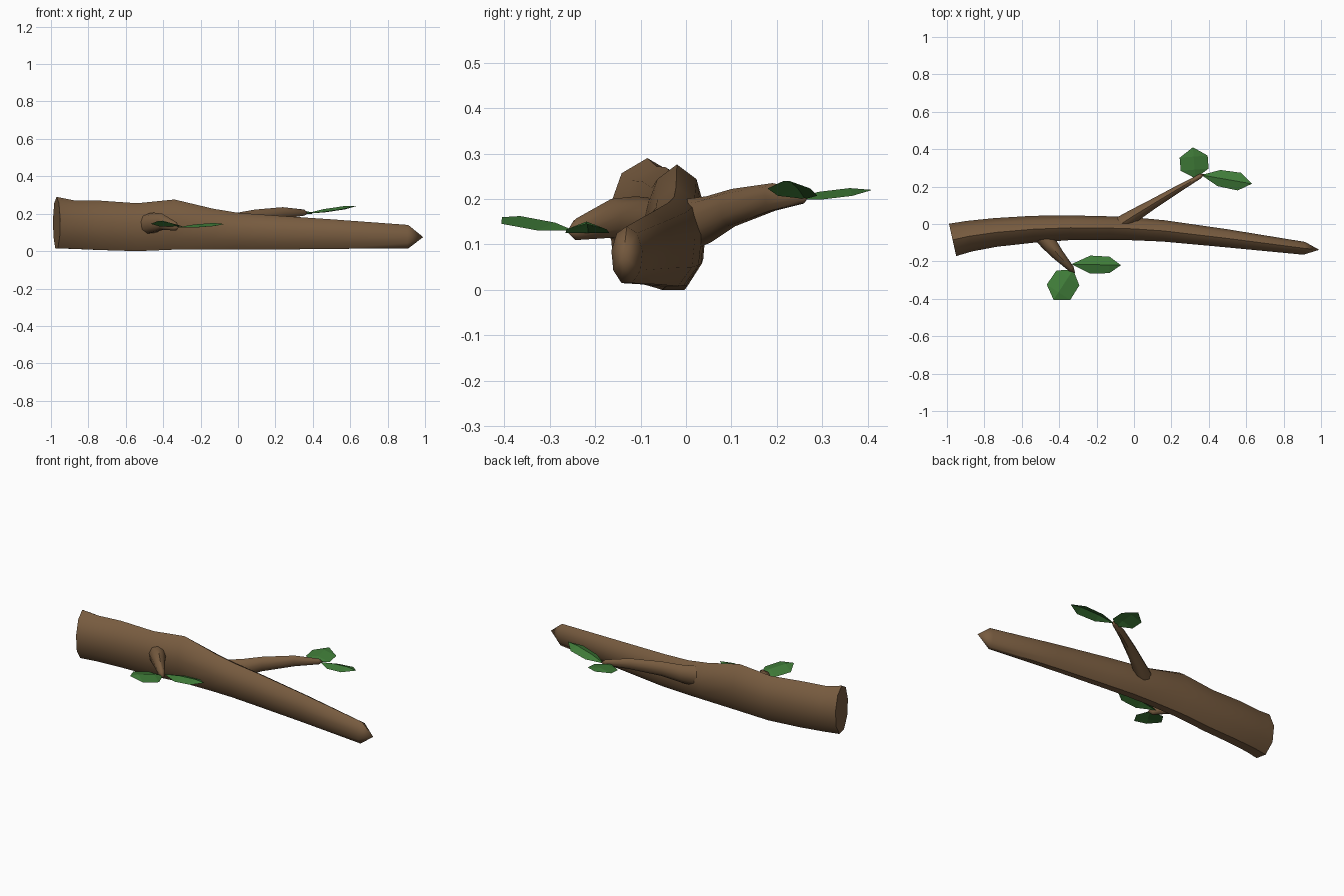
import bpy, bmesh, math
from mathutils import Vector

cube = bpy.data.objects.get("Cube")
if cube:
    bpy.data.objects.remove(cube)


def material(name, color):
    m = bpy.data.materials.new(name)
    m.use_nodes = True
    m.diffuse_color = color
    m.node_tree.nodes["Principled BSDF"].inputs["Base Color"].default_value = color
    return m


bark = material("bark brown", (0.185, 0.105, 0.05, 1))
green = material("leaf green", (0.05, 0.2, 0.04, 1))


def finish(bm, name, mat, angle):
    bmesh.ops.recalc_face_normals(bm, faces=bm.faces)
    me = bpy.data.meshes.new(name)
    bm.to_mesh(me)
    bm.free()
    me.materials.append(mat)
    ob = bpy.data.objects.new(name, me)
    bpy.context.collection.objects.link(ob)
    bpy.ops.object.select_all(action="DESELECT")
    ob.select_set(True)
    bpy.context.view_layer.objects.active = ob
    if angle:
        bpy.ops.object.shade_smooth_by_angle(angle=math.radians(angle))


def limb(name, stations, tip, sides=9):
    """Loft upright oval rings: x, y, half width, bottom, top; close with a point."""
    bm = bmesh.new()
    rings = []
    low = math.cos(math.pi / sides)
    for i, (x, y, w, z0, z1) in enumerate(stations):
        a = stations[max(i - 1, 0)]
        b = stations[min(i + 1, len(stations) - 1)]
        t = Vector((b[0] - a[0], b[1] - a[1], 0)).normalized()
        side = Vector((-t.y, t.x, 0))
        r = (z1 - z0) / (1 + low)
        ring = []
        for k in range(sides):
            ang = math.tau * k / sides
            p = Vector((x, y, z1 - r)) + side * w * math.sin(ang)
            p.z += r * math.cos(ang)
            ring.append(bm.verts.new(p))
        rings.append(ring)
    for r0, r1 in zip(rings, rings[1:]):
        for k in range(sides):
            n = (k + 1) % sides
            bm.faces.new((r0[k], r0[n], r1[n], r1[k]))
    bm.faces.new(rings[0])
    end = bm.verts.new(tip)
    for k in range(sides):
        bm.faces.new((rings[-1][k], rings[-1][(k + 1) % sides], end))
    finish(bm, name, bark, 50)


def leaf(name, base, tip, near, far, ridge=0.01):
    """Gently folded blade; near and far are (fraction along, half width)."""
    bm = bmesh.new()
    base, tip = Vector(base), Vector(tip)
    d = tip - base
    side = Vector((-d.y, d.x, 0)).normalized()
    b, e = bm.verts.new(base), bm.verts.new(tip)
    up = Vector((0, 0, ridge))
    mid = [bm.verts.new(base + d * f + up) for f, w in (near, far)]
    for s in (1, -1):
        rim = [bm.verts.new(base + d * f + side * s * w - up * 0.7) for f, w in (near, far)]
        bm.faces.new((b, rim[0], mid[0]))
        bm.faces.new((mid[0], rim[0], rim[1], mid[1]))
        bm.faces.new((mid[1], rim[1], e))
    finish(bm, name, green, 0)


# Main branch, thick end to pointed end
limb("main_branch", [
    (-0.97, -0.085, 0.09, 0.015, 0.29),
    (-0.88, -0.065, 0.084, 0.012, 0.272),
    (-0.74, -0.045, 0.078, 0.006, 0.27),
    (-0.54, -0.028, 0.073, 0.0, 0.256),
    (-0.34, -0.02, 0.067, 0.008, 0.276),
    (-0.13, -0.022, 0.064, 0.01, 0.226),
    (0.0, -0.026, 0.062, 0.01, 0.205),
    (0.16, -0.037, 0.058, 0.008, 0.193),
    (0.5, -0.077, 0.049, 0.012, 0.17),
    (0.91, -0.13, 0.035, 0.015, 0.14),
], (0.99, -0.138, 0.075))

# Side twigs
limb("back_twig", [
    (-0.07, 0.0, 0.042, 0.085, 0.2),
    (0.0, 0.045, 0.036, 0.105, 0.206),
    (0.09, 0.1, 0.028, 0.14, 0.222),
    (0.24, 0.19, 0.019, 0.174, 0.235),
    (0.355, 0.256, 0.012, 0.19, 0.222),
], (0.375, 0.268, 0.203))
limb("front_twig", [
    (-0.49, -0.06, 0.048, 0.09, 0.2),
    (-0.45, -0.11, 0.042, 0.1, 0.206),
    (-0.405, -0.165, 0.032, 0.115, 0.2),
    (-0.335, -0.24, 0.017, 0.11, 0.158),
], (-0.315, -0.262, 0.128))

# Leaves, one pair at each twig end
leaf("back_round_leaf", (0.328, 0.244, 0.2), (0.315, 0.41, 0.22), (0.28, 0.075), (0.7, 0.075))
leaf("back_long_leaf", (0.36, 0.262, 0.2), (0.63, 0.215, 0.24), (0.35, 0.044), (0.75, 0.048))
leaf("front_round_leaf", (-0.325, -0.245, 0.13), (-0.43, -0.405, 0.16), (0.27, 0.073), (0.75, 0.075))
leaf("front_long_leaf", (-0.335, -0.215, 0.125), (-0.07, -0.22, 0.145), (0.38, 0.048), (0.77, 0.044))
